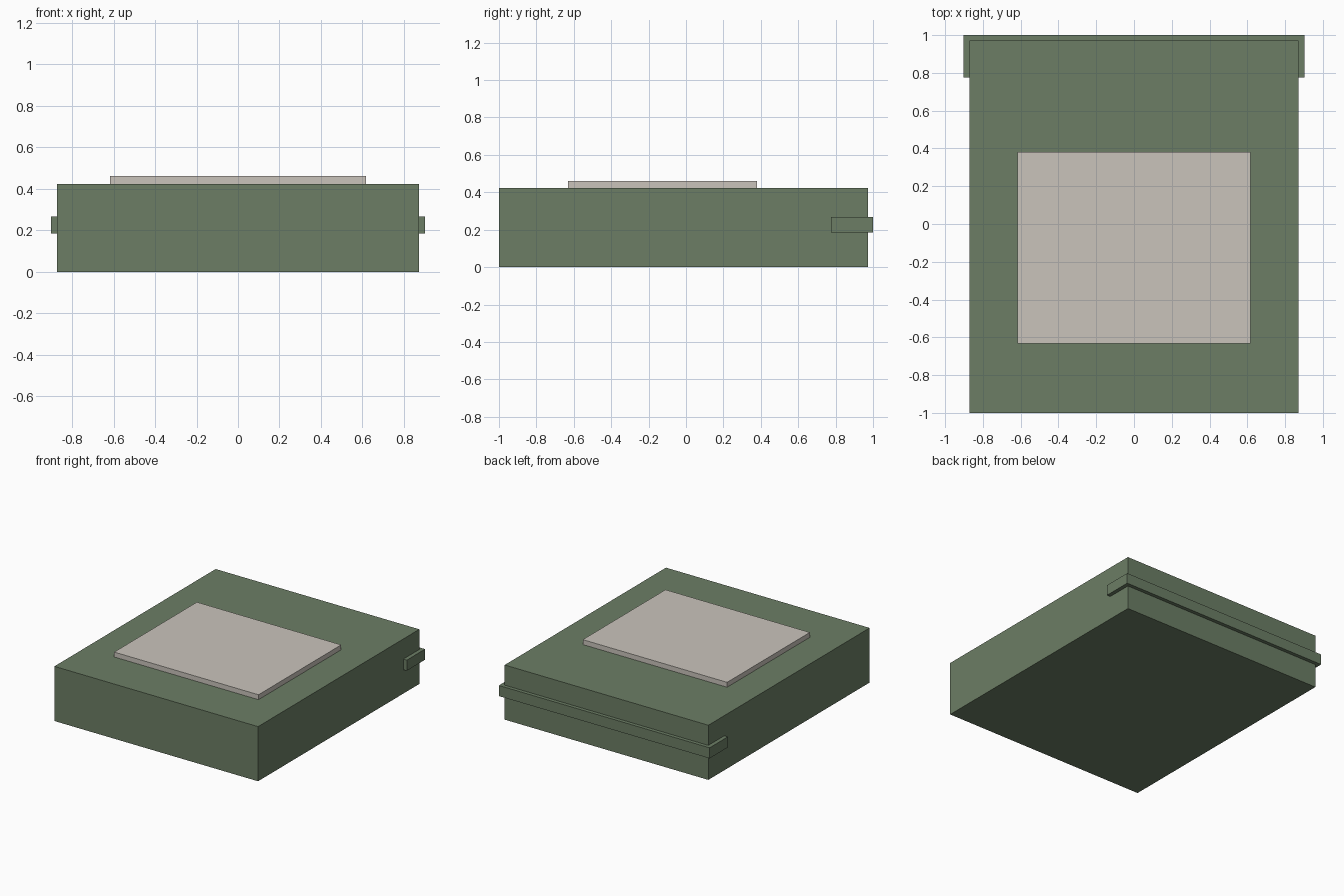
import bpy

cube = bpy.data.objects.get("Cube")
if cube:
    bpy.data.objects.remove(cube, do_unlink=True)


def material(name, rgb):
    mat = bpy.data.materials.new(name)
    mat.use_nodes = True
    mat.diffuse_color = (*rgb, 1)
    mat.node_tree.nodes["Principled BSDF"].inputs["Base Color"].default_value = (*rgb, 1)
    return mat


def box(name, low, high, mat):
    """Axis-aligned box between two opposite corners."""
    centre = [(a + b) / 2 for a, b in zip(low, high)]
    bpy.ops.mesh.primitive_cube_add(size=1, location=centre)
    obj = bpy.context.object
    obj.name = name
    obj.scale = [b - a for a, b in zip(low, high)]
    bpy.ops.object.transform_apply(location=False, rotation=False, scale=True)
    obj.data.materials.append(mat)
    return obj


green = material("muted green", (0.150, 0.208, 0.130))
beige = material("warm pale grey", (0.590, 0.552, 0.500))

# Main slab
box("body", (-0.872, -1.0, 0.0), (0.872, 0.972, 0.423), green)

# Raised panel on the top
box("top_panel", (-0.618, -0.632, 0.423), (0.618, 0.38, 0.461), beige)

# Strip wrapping the back edge and both rear corners
box("rear_band", (-0.902, 0.776, 0.185), (0.902, 1.0, 0.267), green)
